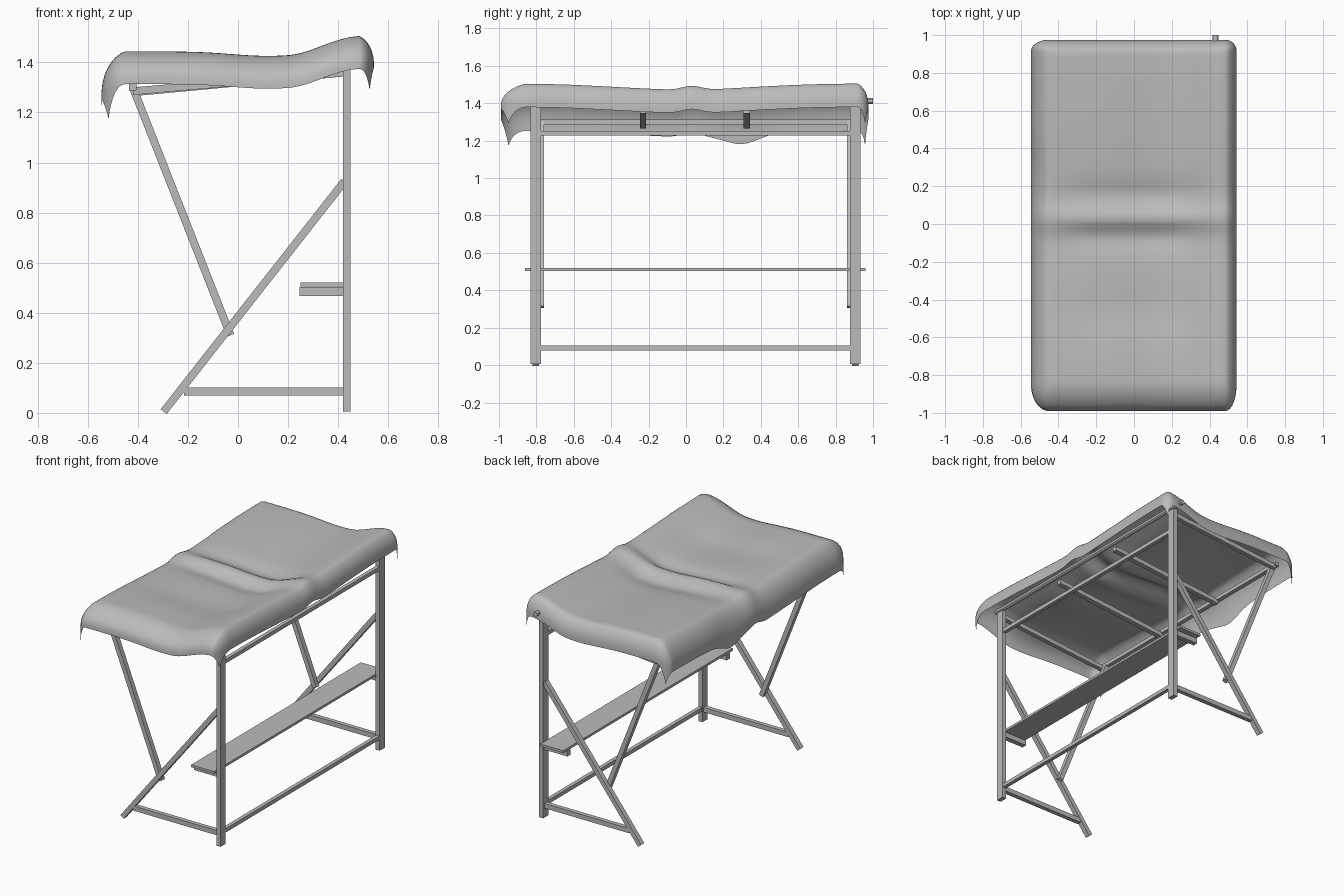
import bpy, math
from math import exp, hypot, sin, pi
from mathutils import Vector, Matrix

old = bpy.data.objects.get("Cube")
if old:
    bpy.data.objects.remove(old, do_unlink=True)

# One plain grey for the whole stall
grey = bpy.data.materials.new("plain grey")
grey.use_nodes = True
colour = (0.5, 0.5, 0.5, 1)
grey.diffuse_color = colour
grey.node_tree.nodes["Principled BSDF"].inputs["Base Color"].default_value = colour


def bar(name, start, end, across, depth):
    """Square-section beam between two points; depth is measured along y (or z for y-rails)."""
    a, b = Vector(start), Vector(end)
    along = (b - a).normalized()
    side = Vector((0, 0, 1)) if abs(along.y) > 0.9 else Vector((0, 1, 0))
    third = side.cross(along)
    rot = Matrix((third, side, along)).transposed().to_4x4()
    bpy.ops.mesh.primitive_cube_add(size=1)
    ob = bpy.context.object
    ob.name = name
    ob.data.transform(Matrix.Translation((a + b) / 2) @ rot
                      @ Matrix.Diagonal((across, depth, (b - a).length, 1)))
    ob.data.materials.append(grey)
    return ob


# Side frames: post, foot rail, long brace, roof strut, rafter, shelf bracket
POST_X, EAVE_X = 0.435, -0.42
ENDS = {"front": (-0.803, 1), "back": (0.905, -1)}
for end, (y, inward) in ENDS.items():
    yi = y + inward * 0.026
    bar(end + "_post", (POST_X, y, 0.005), (POST_X, y, 1.39), 0.03, 0.056)
    bar(end + "_foot_rail", (-0.215, y, 0.085), (0.42, y, 0.085), 0.032, 0.03)
    bar(end + "_brace", (-0.297, y, 0.005), (0.425, y, 0.925), 0.031, 0.034)
    bar(end + "_roof_strut", (-0.03, yi, 0.31), (EAVE_X, yi, 1.3), 0.031, 0.034)
    bar(end + "_rafter", (POST_X, y, 1.36), (EAVE_X, y, 1.285), 0.03, 0.03)
    bar(end + "_shelf_bracket", (0.245, y, 0.485), (0.42, y, 0.485), 0.035, 0.034)

# Inner rafters
for i, y in enumerate((-0.23, 0.325)):
    bar(f"inner_rafter_{i + 1}", (POST_X, y, 1.36), (EAVE_X, y, 1.28), 0.03, 0.034)

# Lengthwise rails and shelf plank
bar("eave_rail", (EAVE_X, -0.83, 1.3), (EAVE_X, 0.93, 1.3), 0.03, 0.026)
bar("upper_rail", (POST_X, -0.79, 1.24), (POST_X, 0.89, 1.24), 0.026, 0.026)
bar("lower_rail", (POST_X, -0.79, 0.092), (POST_X, 0.89, 0.092), 0.026, 0.026)
bar("shelf", (0.336, -0.86, 0.512), (0.336, 0.96, 0.512), 0.172, 0.016)

# Round ridge pole with its end showing past the cloth
bpy.ops.mesh.primitive_cylinder_add(vertices=12, radius=0.016, depth=1.86,
                                    location=(0.432, 0.07, 1.412), rotation=(pi / 2, 0, 0))
pole = bpy.context.object
pole.name = "ridge_pole"
pole.data.materials.append(grey)
bpy.ops.object.shade_smooth_by_angle()


def bump(v, centre, width):
    return exp(-((v - centre) / width) ** 2)


def cloth_height(x, y):
    """Sagging roof: raised ridge at the posts, soft folds across the middle."""
    t = min(max((x - 0.2) / 0.29, 0), 1)
    z = 1.445 - 0.018 * bump(x, 0.12, 0.2) + 0.062 * t * t * (3 - 2 * t)
    z += -0.033 * bump(y, 0, 0.5) + 0.02 * bump(y, 0.03, 0.07)
    folds = 0.6 * bump(y, 0.03, 0.05) - bump(y, 0.15, 0.08) - bump(y, -0.07, 0.07) - 0.7 * bump(y, -0.46, 0.15)
    return z + 0.02 * folds * exp(-(x / 0.36) ** 4)


# Draped cloth: flat inner panel, rims that roll over and hang, deepest at the corners
X0, X1, Y0, Y1 = -0.45, 0.483, -0.85, 0.915
RIM = 8


def params(count):
    rim = [i / RIM for i in range(1, RIM + 1)]
    return [-r for r in reversed(rim)] + [i / count for i in range(count + 1)] + [1 + r for r in rim]


def cloth_point(s, t):
    px = X0 + (X1 - X0) * min(max(s, 0), 1)
    py = Y0 + (Y1 - Y0) * min(max(t, 0), 1)
    u = s if s < 0 else max(s - 1, 0)
    v = t if t < 0 else max(t - 1, 0)
    z = cloth_height(px, py)
    d = hypot(u, v)
    if d == 0:
        return px, py, z
    reach = sin(min(d * 1.7, pi / 2)) / d
    x = px + u * reach * (0.095 if u < 0 else 0.06)
    y = py + v * reach * (0.14 if v < 0 else 0.06)
    hang_x = 0.19 + 0.05 * bump(py, 0.3, 0.12) if u < 0 else 0.125
    drop = (hang_x * u * u + 0.13 * v * v) / d ** 2 * d ** 1.5
    return x, y, z - drop


columns, rows = params(24), params(60)
n = len(columns)
verts = [cloth_point(s, t) for t in rows for s in columns]
faces = [(j * n + i, j * n + i + 1, (j + 1) * n + i + 1, (j + 1) * n + i)
         for j in range(len(rows) - 1) for i in range(n - 1)]
mesh = bpy.data.meshes.new("cloth_roof")
mesh.from_pydata(verts, [], faces)
mesh.materials.append(grey)
mesh.shade_smooth()
cloth = bpy.data.objects.new("cloth_roof", mesh)
bpy.context.collection.objects.link(cloth)
